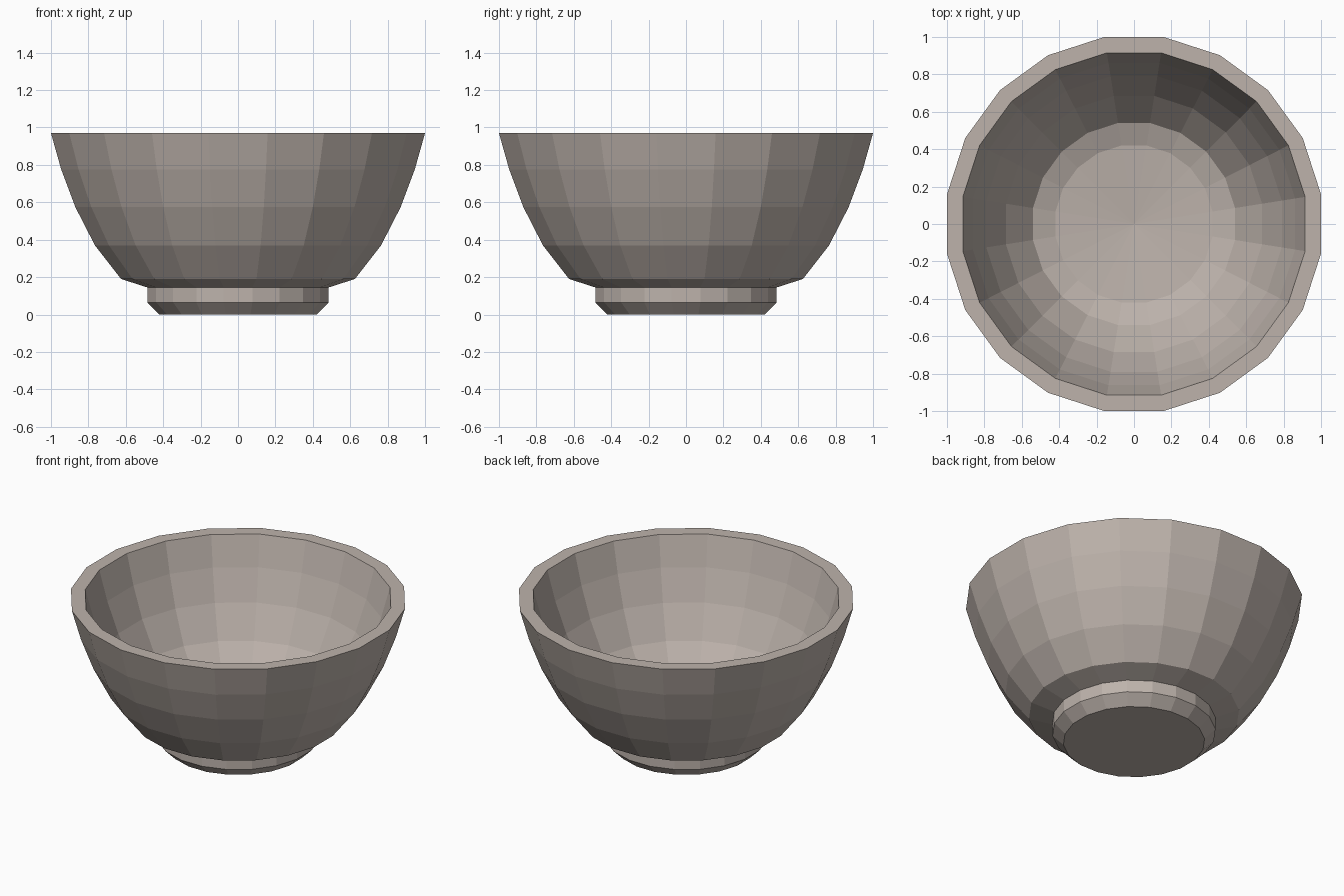
import bpy, bmesh, math

if "Cube" in bpy.data.objects:
    bpy.data.objects.remove(bpy.data.objects["Cube"])

SIDES = 20
CORNER = 1 / math.cos(math.pi / SIDES)   # flat-side radius -> corner radius

# half profile: foot, outer wall, rim, inner wall, bowl floor
profile = [
    (0.42, 0.0), (0.485, 0.065), (0.485, 0.145), (0.625, 0.19),
    (0.765, 0.37), (0.87, 0.575), (0.945, 0.775), (1.0, 0.97),
    (0.915, 0.97), (0.862, 0.775), (0.79, 0.575), (0.685, 0.37),
    (0.54, 0.19), (0.42, 0.145),
]
FLOOR_Z = 0.11

stone = bpy.data.materials.new("warm grey stone")
stone.diffuse_color = (0.51, 0.45, 0.41, 1)
stone.use_nodes = True
stone.node_tree.nodes["Principled BSDF"].inputs["Base Color"].default_value = stone.diffuse_color

bm = bmesh.new()


def ring(r, z):
    angles = [(i + 0.5) * math.tau / SIDES for i in range(SIDES)]
    return [bm.verts.new((r * CORNER * math.cos(a), r * CORNER * math.sin(a), z))
            for a in angles]


rings = [ring(r, z) for r, z in profile]

# walls
for low, high in zip(rings, rings[1:]):
    for i in range(SIDES):
        j = (i + 1) % SIDES
        bm.faces.new((low[i], low[j], high[j], high[i]))

# flat foot and shallow conical floor
bm.faces.new(rings[0][::-1])
centre = bm.verts.new((0, 0, FLOOR_Z))
for i in range(SIDES):
    bm.faces.new((rings[-1][i], rings[-1][(i + 1) % SIDES], centre))

bmesh.ops.recalc_face_normals(bm, faces=bm.faces)
mesh = bpy.data.meshes.new("bowl")
bm.to_mesh(mesh)
bm.free()
mesh.materials.append(stone)
bowl = bpy.data.objects.new("bowl", mesh)
bpy.context.collection.objects.link(bowl)
